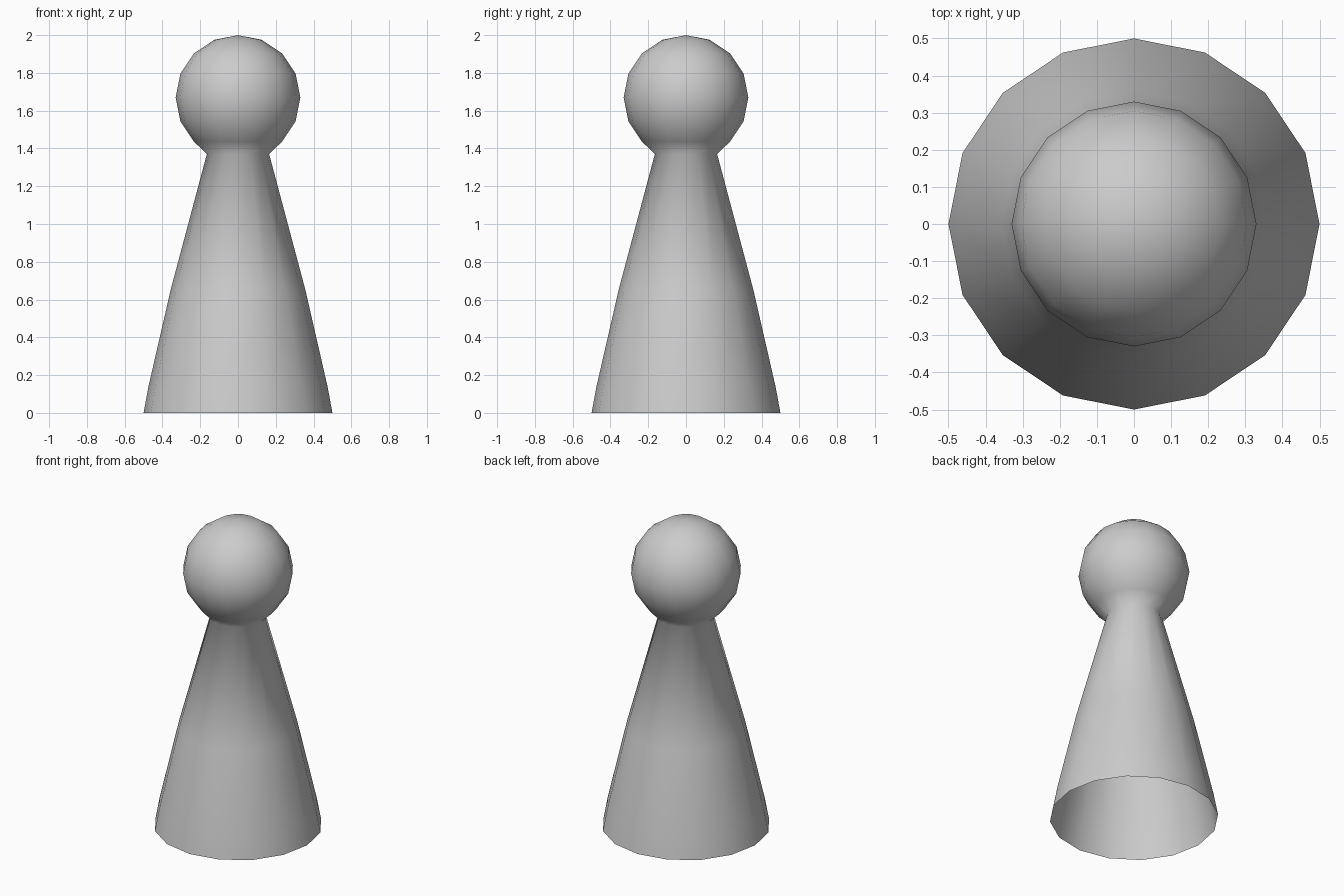
import bpy, bmesh, math

if "Cube" in bpy.data.objects:
    bpy.data.objects.remove(bpy.data.objects["Cube"])

SIDES = 16
HEAD_R, HEAD_Z = 0.33, 1.67

# Skirt profile from the open base up to the neck (radius, height)
profile = [(0.5, 0.0), (0.474, 0.14), (0.357, 0.65), (0.165, 1.37)]

# Ball head profile, from just above the neck to the ring below the pole
for i in range(6, 0, -1):
    a = i * math.pi / 8
    profile.append((HEAD_R * math.sin(a), HEAD_Z + HEAD_R * math.cos(a)))

bm = bmesh.new()
rings = []
for r, z in profile:
    rings.append([bm.verts.new((r * math.cos(2 * math.pi * k / SIDES),
                                r * math.sin(2 * math.pi * k / SIDES), z))
                  for k in range(SIDES)])

# Side quads between neighbouring rings
for low, high in zip(rings, rings[1:]):
    for k in range(SIDES):
        n = (k + 1) % SIDES
        bm.faces.new((low[k], low[n], high[n], high[k]))

# Top cap fan
pole = bm.verts.new((0, 0, HEAD_Z + HEAD_R))
for k in range(SIDES):
    bm.faces.new((rings[-1][k], rings[-1][(k + 1) % SIDES], pole))

for f in bm.faces:
    f.smooth = True

mesh = bpy.data.meshes.new("pawn_body")
bm.to_mesh(mesh)
bm.free()
bpy.context.collection.objects.link(bpy.data.objects.new("pawn_body", mesh))
